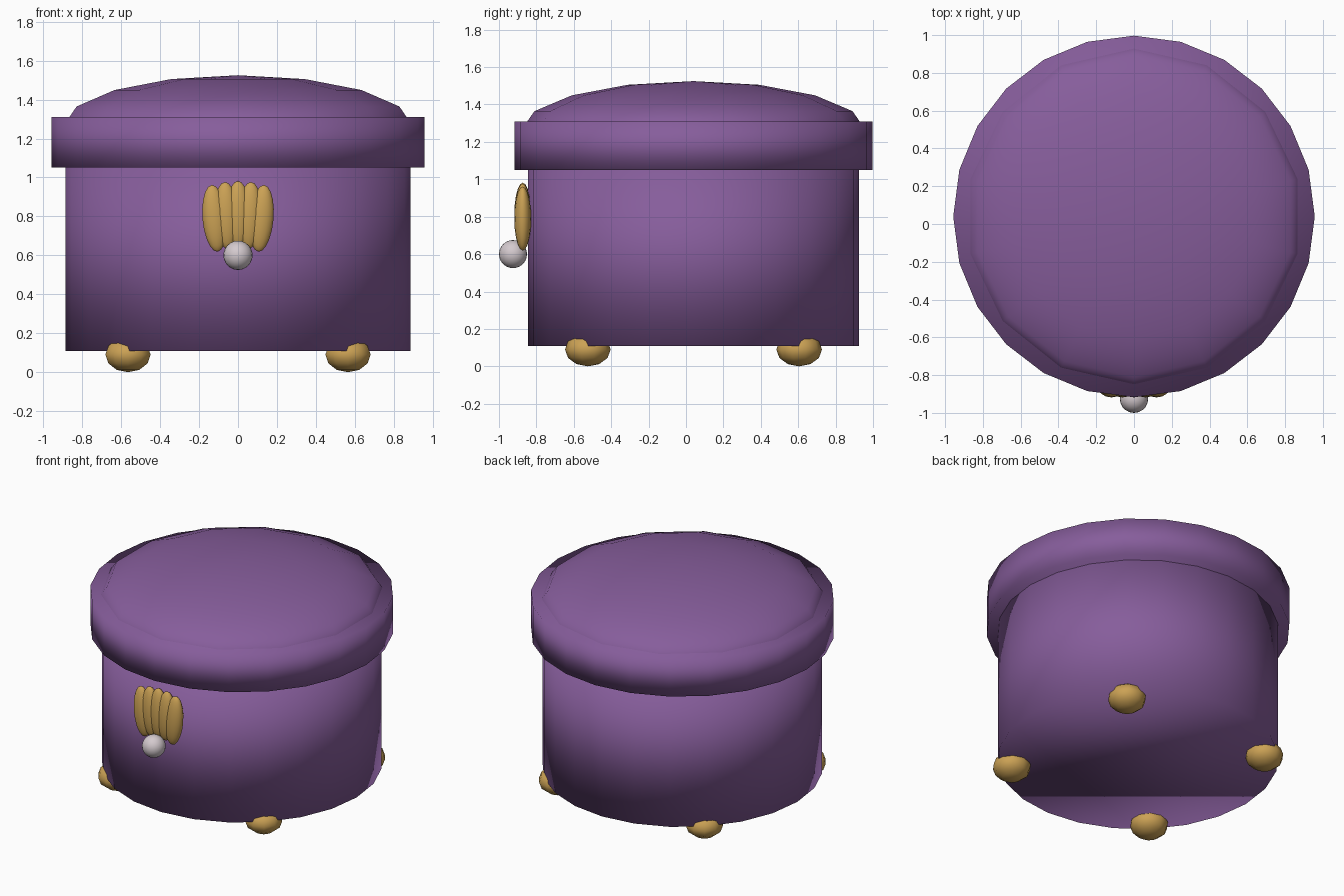
import bpy, math

cube = bpy.data.objects.get("Cube")
if cube:
    bpy.data.objects.remove(cube, do_unlink=True)


def material(name, rgb):
    mat = bpy.data.materials.new(name)
    mat.use_nodes = True
    color = (*rgb, 1)
    mat.diffuse_color = color
    mat.node_tree.nodes["Principled BSDF"].inputs["Base Color"].default_value = color
    return mat


PURPLE = material("purple", (0.24, 0.11, 0.33))
GOLD = material("gold", (0.60, 0.36, 0.09))
PEARL = material("pearl", (0.66, 0.59, 0.62))
AXIS_Y = 0.04


def finish(name, mat):
    obj = bpy.context.object
    obj.name = name
    obj.data.materials.append(mat)
    bpy.ops.object.shade_smooth()
    return obj


def drum(name, radius, bottom, top):
    bpy.ops.mesh.primitive_cylinder_add(
        vertices=24, radius=radius, depth=top - bottom,
        location=(0, AXIS_Y, (bottom + top) / 2))
    return finish(name, PURPLE)


def ellipsoid(name, mat, location, radii, segments, rings, tilt=0):
    bpy.ops.mesh.primitive_uv_sphere_add(
        segments=segments, ring_count=rings, radius=1,
        location=location, rotation=(0, tilt, 0))
    bpy.context.object.scale = radii
    return finish(name, mat)


# Round box with an overhanging lid and a shallow faceted dome
drum("box_body", 0.885, 0.11, 1.06)
drum("lid_rim", 0.957, 1.05, 1.31)
ellipsoid("lid_dome", PURPLE, (0, AXIS_Y, 1.265), (0.92, 0.92, 0.26), 14, 8)

# Four squashed ball feet
for side, sx in (("right", -1), ("left", 1)):
    for end, sy in (("front", -1), ("back", 1)):
        ellipsoid(f"{end}_{side}_foot", GOLD,
                  (sx * 0.565, AXIS_Y + sy * 0.565, 0.09), (0.122, 0.122, 0.09), 10, 6)

# Shell clasp: a fan of five slender lobes
for i in range(-2, 3):
    ellipsoid(f"shell_lobe_{i + 3}", GOLD,
              (i * 0.06, -0.873, 0.81 - 0.005 * i * i),
              (0.064, 0.045, 0.172), 14, 10, math.radians(2.5 * i))

# Pearl under the shell
ellipsoid("pearl", PEARL, (0, -0.925, 0.6), (0.075, 0.075, 0.075), 20, 12)
